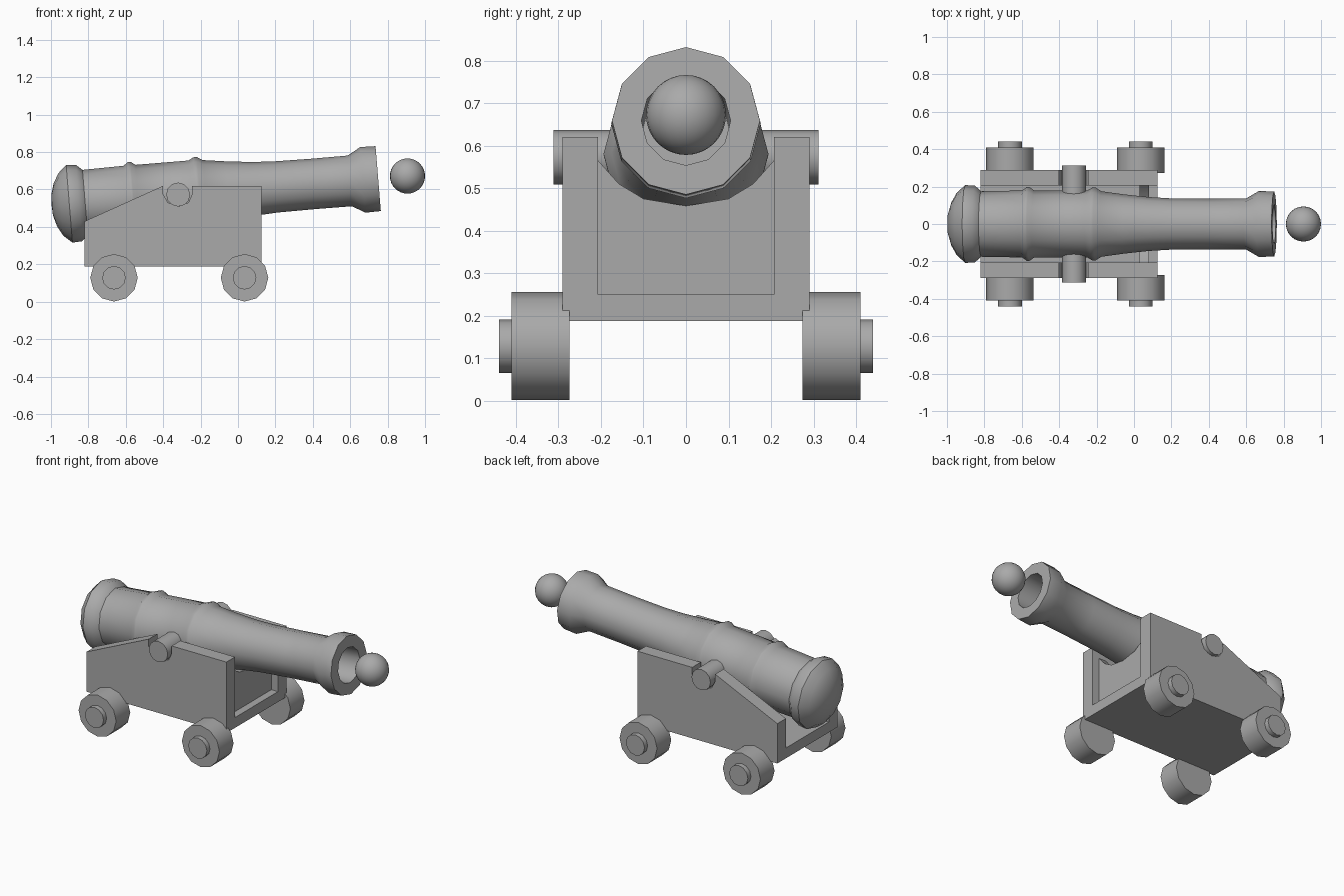
import bpy, bmesh, math
from mathutils import Vector, Matrix

if "Cube" in bpy.data.objects:
    bpy.data.objects.remove(bpy.data.objects["Cube"], do_unlink=True)

GREY = (0.4, 0.4, 0.4, 1)
iron = bpy.data.materials.new("plain_grey")
iron.use_nodes = True
iron.diffuse_color = GREY
iron.node_tree.nodes["Principled BSDF"].inputs["Base Color"].default_value = GREY


def finish(bm, name, angle=40):
    bmesh.ops.recalc_face_normals(bm, faces=bm.faces)
    mesh = bpy.data.meshes.new(name)
    bm.to_mesh(mesh)
    bm.free()
    mesh.materials.append(iron)
    ob = bpy.data.objects.new(name, mesh)
    bpy.context.collection.objects.link(ob)
    bpy.ops.object.select_all(action="DESELECT")
    ob.select_set(True)
    bpy.context.view_layer.objects.active = ob
    bpy.ops.object.shade_smooth_by_angle(angle=math.radians(angle))
    return ob


def prism(name, points, offset):
    """Extrude a closed outline along an offset."""
    bm = bmesh.new()
    face = bm.faces.new([bm.verts.new(p) for p in points])
    out = bmesh.ops.extrude_face_region(bm, geom=[face], use_keep_orig=True)
    moved = [v for v in out["geom"] if isinstance(v, bmesh.types.BMVert)]
    bmesh.ops.translate(bm, verts=moved, vec=offset)
    return finish(bm, name, 20)


def lathe(name, profile, matrix, sides=12):
    """Spin (distance, radius) points around the local x axis."""
    bm = bmesh.new()
    verts = [bm.verts.new((s, 0, r)) for s, r in profile]
    edges = [bm.edges.new(pair) for pair in zip(verts, verts[1:])]
    bmesh.ops.spin(bm, geom=verts + edges, cent=(0, 0, 0), axis=(1, 0, 0),
                   angle=math.tau, steps=sides, use_duplicate=False)
    bmesh.ops.remove_doubles(bm, verts=bm.verts, dist=0.0005)
    bmesh.ops.transform(bm, matrix=matrix, verts=bm.verts)
    return finish(bm, name)


# Barrel: domed breech, reinforcing rings, flared muzzle and hollow bore
barrel = [(-1, 0), (-0.997, 0.055), (-0.98, 0.115), (-0.95, 0.168),
          (-0.905, 0.208), (-0.853, 0.205), (-0.82, 0.175),
          (-0.6, 0.179), (-0.575, 0.197), (-0.56, 0.197), (-0.535, 0.179),
          (-0.25, 0.179), (-0.225, 0.194), (-0.205, 0.194), (-0.175, 0.175),
          (-0.05, 0.158), (0.08, 0.144), (0.2, 0.137), (0.4, 0.135),
          (0.6, 0.136), (0.67, 0.176), (0.752, 0.174),
          (0.752, 0.105), (0.35, 0.105), (0.35, 0)]
tilt = Matrix.Translation((0, 0, 0.597)) @ Matrix.Rotation(-math.radians(4.67), 4, "Y")
lathe("barrel", barrel, tilt)

# Carriage cheeks with a notch for the trunnion
cheek = [(-0.82, 0.187), (0.125, 0.187), (0.125, 0.62), (-0.245, 0.62),
         (-0.245, 0.575), (-0.265, 0.53), (-0.32, 0.508), (-0.375, 0.53),
         (-0.4, 0.575), (-0.4, 0.62), (-0.82, 0.43)]
for side, label in ((1, "left"), (-1, "right")):
    prism(label + "_cheek", [(x, side * 0.207, z) for x, z in cheek],
          Vector((0, side * 0.083, 0)))

# Carriage floor
prism("carriage_floor", [(-0.82, -0.207, 0.187), (0.125, -0.207, 0.187),
                         (0.125, -0.207, 0.25), (-0.82, -0.207, 0.25)],
      Vector((0, 0.414, 0)))

# Recessed front board with a hollow that cradles the barrel
rim = [(0.207, 0.565), (0.158, 0.51), (0.1, 0.475), (0, 0.458)]
rim += [(-y, z) for y, z in rim[-2::-1]]
board = [(-0.207, 0.24), (0.207, 0.24)] + rim
prism("front_board", [(0.03, y, z) for y, z in board], Vector((0.05, 0, 0)))

# Trunnion running through the barrel
turn = Matrix.Rotation(math.pi / 2, 4, "Z")
lathe("trunnion", [(-0.312, 0), (-0.312, 0.064), (0.312, 0.064), (0.312, 0)],
      Matrix.Translation((-0.32, 0, 0.573)) @ turn)

# Wheels with axle ends
wheel = [(0.274, 0), (0.274, 0.127), (0.41, 0.127), (0.41, 0.063),
         (0.44, 0.063), (0.44, 0)]
for x, place in ((0.035, "front"), (-0.663, "rear")):
    for side, label in ((1, "left"), (-1, "right")):
        lathe(f"{place}_{label}_wheel", [(side * s, r) for s, r in wheel],
              Matrix.Translation((x, 0, 0.128)) @ turn)

# Ball in front of the muzzle
bm = bmesh.new()
bmesh.ops.create_uvsphere(bm, u_segments=24, v_segments=16, radius=0.094,
                          matrix=Matrix.Translation((0.906, 0, 0.672)))
finish(bm, "ball")
